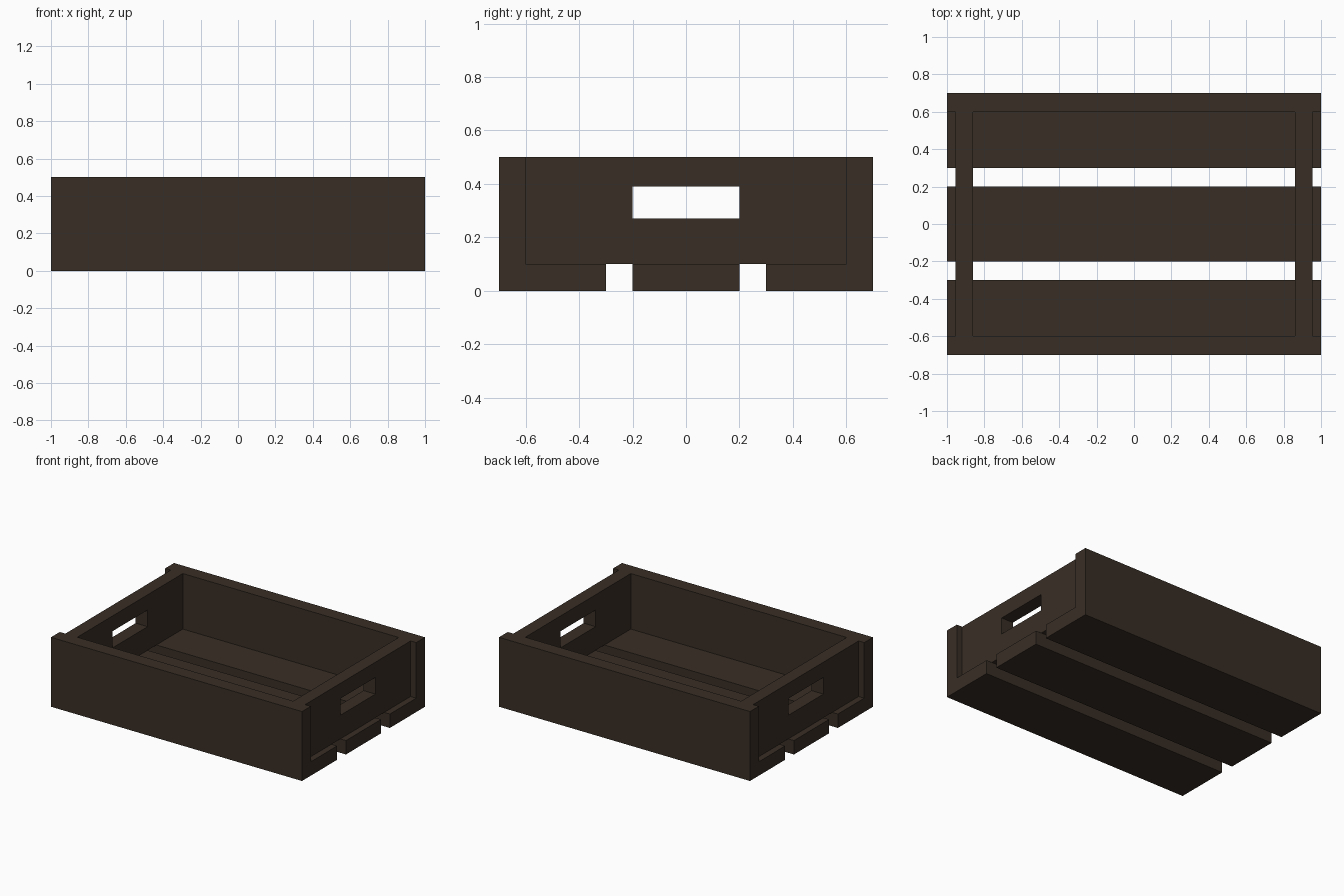
import bpy

if "Cube" in bpy.data.objects:
    bpy.data.objects.remove(bpy.data.objects["Cube"])

wood = bpy.data.materials.new("dark brown wood")
wood.diffuse_color = (0.0395, 0.0273, 0.0185, 1)
wood.use_nodes = True
wood.node_tree.nodes["Principled BSDF"].inputs["Base Color"].default_value = wood.diffuse_color


def finish(name, verts, faces):
    mesh = bpy.data.meshes.new(name)
    mesh.from_pydata(verts, [], faces)
    mesh.materials.append(wood)
    obj = bpy.data.objects.new(name, mesh)
    bpy.context.collection.objects.link(obj)


def board(name, x0, x1, y0, y1, z0, z1):
    verts = [(x, y, z) for x in (x0, x1) for y in (y0, y1) for z in (z0, z1)]
    finish(name, verts, [(0, 1, 3, 2), (4, 6, 7, 5), (0, 4, 5, 1),
                         (2, 3, 7, 6), (0, 2, 6, 4), (1, 5, 7, 3)])


def end_board(name, x0, x1):
    # Rectangular frame around the hand hole, extruded along x
    outer = [(-0.6, 0.1), (0.6, 0.1), (0.6, 0.5), (-0.6, 0.5)]
    hole = [(-0.2, 0.27), (0.2, 0.27), (0.2, 0.39), (-0.2, 0.39)]
    verts = [(x, y, z) for x in (x0, x1) for y, z in outer + hole]
    faces = []
    for i in range(4):
        j = (i + 1) % 4
        faces += [(i, i + 4, j + 4, j),                # inner x face
                  (i + 8, j + 8, j + 12, i + 12),      # outer x face
                  (i, j, j + 8, i + 8),                # outer rim
                  (i + 4, i + 12, j + 12, j + 4)]      # hand hole wall
    finish(name, verts, faces)


# Floor slats
for name, y in (("front", -0.5), ("middle", 0), ("back", 0.5)):
    board(name + "_floor_slat", -1, 1, y - 0.2, y + 0.2, 0, 0.1)

# Long side boards resting on the outer slats
board("front_side_board", -1, 1, -0.7, -0.6, 0.1, 0.5)
board("back_side_board", -1, 1, 0.6, 0.7, 0.1, 0.5)

# End boards with hand holes, set slightly in from the ends
end_board("left_end_board", -0.955, -0.86)
end_board("right_end_board", 0.86, 0.955)
